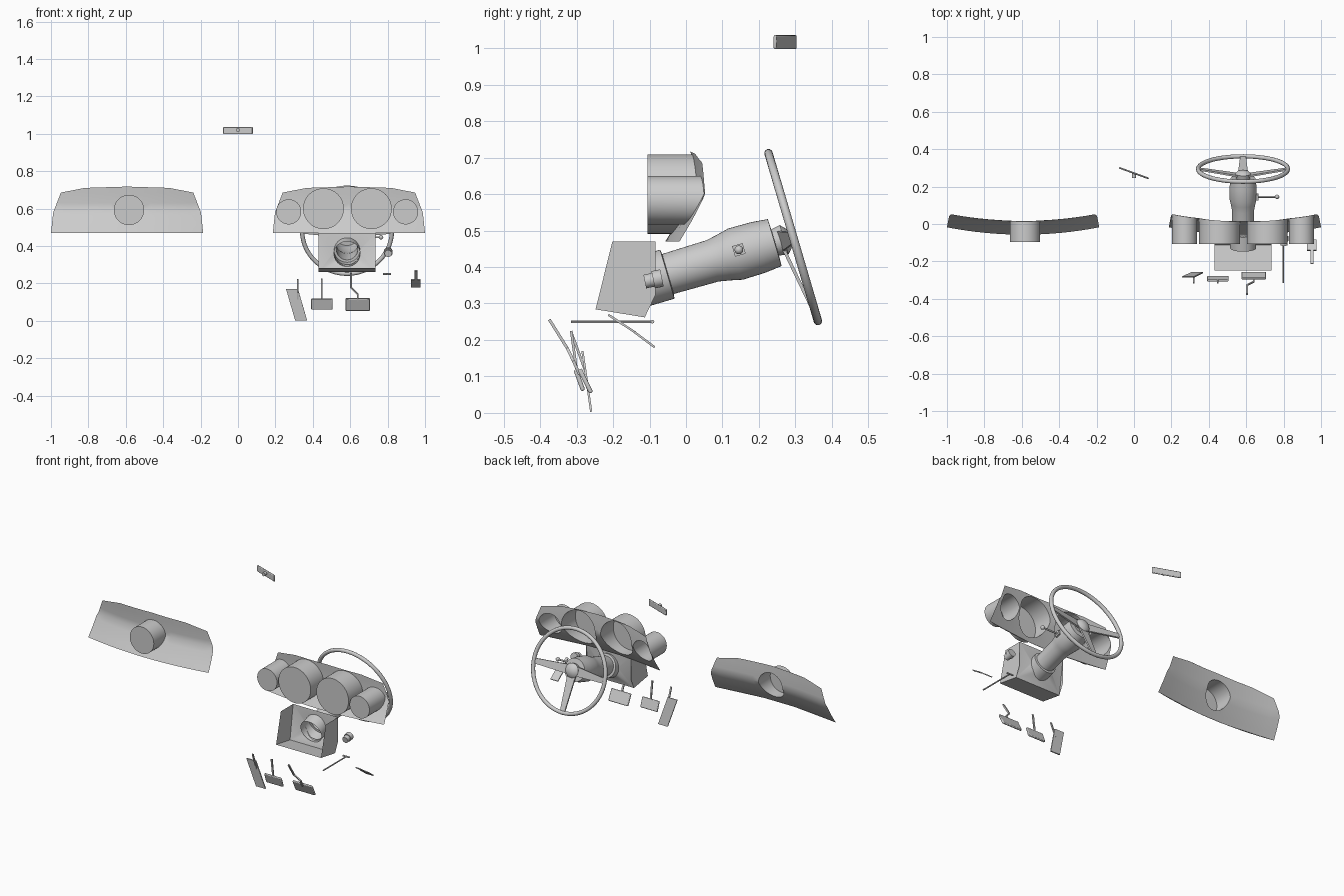
import bpy, bmesh, math
from mathutils import Vector, Matrix
from mathutils.geometry import delaunay_2d_cdt

if "Cube" in bpy.data.objects:
    bpy.data.objects.remove(bpy.data.objects["Cube"])


def make(name, verts, faces, matrix=None, fix=True):
    me = bpy.data.meshes.new(name)
    me.from_pydata([tuple(v) for v in verts], [], faces)
    if fix:
        bm = bmesh.new()
        bm.from_mesh(me)
        bmesh.ops.remove_doubles(bm, verts=bm.verts, dist=1e-5)
        bmesh.ops.recalc_face_normals(bm, faces=bm.faces)
        bm.to_mesh(me)
        bm.free()
    ob = bpy.data.objects.new(name, me)
    bpy.context.collection.objects.link(ob)
    if matrix:
        ob.matrix_world = matrix
    return ob


def lathe(name, profile, matrix, n=40, closed=False):
    """Spin (radius, height) points around the local z axis."""
    verts = [(r * math.cos(2 * math.pi * i / n), r * math.sin(2 * math.pi * i / n), h)
             for r, h in profile for i in range(n)]
    m = len(profile)
    faces = [(j * n + i, j * n + (i + 1) % n, (j + 1) % m * n + (i + 1) % n, (j + 1) % m * n + i)
             for j in range(m if closed else m - 1) for i in range(n)]
    return make(name, verts, faces, matrix)


def along(p, q):
    p, q = Vector(p), Vector(q)
    return Matrix.Translation(p) @ (q - p).to_track_quat('Z', 'Y').to_matrix().to_4x4()


def rod(name, p, q, r, n=16):
    h = (Vector(q) - Vector(p)).length
    return lathe(name, [(0, 0), (r, 0), (r, h), (0, h)], along(p, q), n)


def bar(name, pts, widths, thick, side=(1, 0, 0), matrix=None):
    """Rectangular strip through pts; widths run along the side direction."""
    pts, side, verts = [Vector(p) for p in pts], Vector(side), []
    for i, p in enumerate(pts):
        d = pts[min(i + 1, len(pts) - 1)] - pts[max(i - 1, 0)]
        t = d.cross(side).normalized() * thick / 2
        s = side * widths[i] / 2
        verts += [p - s - t, p + s - t, p + s + t, p - s + t]
    faces = [(0, 1, 2, 3), tuple(len(verts) - k for k in (1, 2, 3, 4))]
    for i in range(len(pts) - 1):
        faces += [(4 * i + k, 4 * i + (k + 1) % 4, 4 * i + 4 + (k + 1) % 4, 4 * i + 4 + k) for k in range(4)]
    return make(name, verts, faces, matrix)


# Curved dashboard surface: depth from a vertical profile plus a sideways bow
PROFILE = [(.47, -.057), (.53, -.02), (.60, .017), (.66, .016), (.73, .012)]


def depth(dx, z):
    y = PROFILE[0][1]
    for (z0, y0), (z1, y1) in zip(PROFILE, PROFILE[1:]):
        if z >= z0:
            y = y0 + (y1 - y0) * (min(z, z1) - z0) / (z1 - z0)
    return y + .038 * (dx / .4) ** 2


def dashboard(name, cx, gauges, back):
    half = [(.407, .47), (.395, .58), (.354, .686), (.225, .711), (0, .718)]
    corners = half + [(-x, z) for x, z in half[-2::-1]]
    outline = []
    for a, b in zip(corners, corners[1:] + corners[:1]):
        k = 16 if a[0] * b[0] < -.1 else 4
        outline += [Vector(a).lerp(Vector(b), i / k) for i in range(k)]
    pts = list(outline)
    edges = [(i, (i + 1) % len(pts)) for i in range(len(pts))]
    n = 48
    for gi, (gx, gz, r) in enumerate(gauges):
        ring = [Vector((gx + r * math.cos(2 * math.pi * i / n), gz + r * math.sin(2 * math.pi * i / n)))
                for i in range(n)]
        edges += [(len(pts) + i, len(pts) + (i + 1) % n) for i in range(n)]
        pts += ring
        # Gauge cup, open towards the driver
        cup = [(cx + p.x, depth(p.x, p.y), p.y) for p in ring] + [(cx + p.x, back, p.y) for p in ring]
        make(f"{name}_gauge_{gi + 1}", cup, [(i, (i + 1) % n, n + (i + 1) % n, n + i) for i in range(n)]
             + [tuple(range(n, 2 * n))])
    # Inner points so the sheet follows the curve
    for i in range(-8, 9):
        for z in (.5, .53, .565, .6, .63, .66, .685):
            p = Vector((i * .042, z))
            if all((p - Vector(g[:2])).length > g[2] + .01 for g in gauges):
                pts.append(p)
    v, _, f, *_ = delaunay_2d_cdt(pts, edges, [], 0, 1e-6)

    def solid(face):
        c = sum((v[k] for k in face), Vector((0, 0))) / len(face)
        return all((c - Vector(g[:2])).length > g[2] * .995 for g in gauges)
    make(name, [(cx + p.x, depth(p.x, p.y), p.y) for p in v], [t for t in f if solid(t)])


dashboard("driver_dash", .593, [(-.322, .583, .067), (-.136, .60, .109), (.12, .60, .109), (.303, .583, .067)], -.106)
dashboard("passenger_dash", -.593, [(.01, .593, .081)], -.096)

# Steering wheel and column share one tilted axis (local y points down the wheel)
WHEEL = Matrix.Translation((.583, .294, .482)) @ Matrix.Rotation(math.radians(-73.6), 4, 'X')
lathe("steering_rim", [(.24 + .0115 * math.cos(a * math.pi / 6), .0115 * math.sin(a * math.pi / 6))
                       for a in range(12)], WHEEL, 64, True)
lathe("steering_hub", [(.036, -.06), (.042, -.026), (.027, -.012), (0, -.007)], WHEEL)
for i, name in enumerate(("left", "lower", "right")):
    bar(f"{name}_spoke", [(.02, 0, -.035), (.238, 0, 0)], (.055, .03), .009, (0, 1, 0),
        WHEEL @ Matrix.Rotation(i * math.pi / 2, 4, 'Z'))
lathe("steering_column", [(.07, -.44), (.07, -.36), (.057, -.358), (.059, -.23), (.066, -.195), (.073, -.165),
                          (.072, -.1), (.067, -.053), (0, -.05)], WHEEL)

# Indicator lever
bar("lever_base", [(.63, .145, .447), (.665, .145, .447)], (.03, .03), .03, (0, .96, .283))
rod("lever_stalk", (.65, .145, .447), (.765, .145, .447), .005)
lathe("lever_ball", [(.012 * math.sin(a * math.pi / 8), -.012 * math.cos(a * math.pi / 8)) for a in range(9)],
      Matrix.Translation((.765, .145, .447)), 16)

# Column housing: open at the front and top, holed back wall
side = [(-.202, .47), (-.248, .284), (-.113, .262), (-.083, .325), (-.083, .47)]
xs = (.431, .735)
hv = [(x, y, z) for x in xs for y, z in side]
housing = make("column_housing", hv, [(0, 1, 2, 3, 4), (9, 8, 7, 6, 5), (1, 6, 7, 2), (2, 7, 8, 3)])
n = 40
ring = [(.583 + .07 * math.cos(2 * math.pi * i / n), .3725 + .0725 * math.sin(2 * math.pi * i / n)) for i in range(n)]
rect = [(xs[0], .262), (xs[1], .262), (xs[1], .47), (xs[0], .47)]
pts = [Vector(p) for p in rect + ring]
v, _, f, *_ = delaunay_2d_cdt(pts, [(4 + i, 4 + (i + 1) % n) for i in range(n)], [], 0, 1e-6)
f = [t for t in f if (sum((v[k] for k in t), Vector((0, 0))) / len(t) - Vector((.583, .3725))).length > .07]
housing.data.clear_geometry()
housing.data.from_pydata(
    hv + [(p.x, -.083 - .03 * max(0, .325 - p.y) / .063, p.y) for p in v], [],
    [(0, 1, 2, 3, 4), (9, 8, 7, 6, 5), (1, 6, 7, 2)] + [tuple(k + 10 for k in t) for t in f])

# Dash knob, pull handle and release lever
rod("knob_body", (.803, -.113, .36), (.803, -.085, .366), .019, 24)
rod("knob_cap", (.803, -.09, .365), (.803, -.066, .37), .024, 24)
rod("pull_rod", (.797, -.315, .25), (.797, -.09, .25), .004, 8)
rod("pull_handle", (.775, -.092, .25), (.817, -.092, .25), .005, 8)
bar("release_plate", [(.951, -.142, .222), (.951, -.086, .18)], (.05, .05), .006)
bar("release_stem", [(.951, -.213, .269), (.951, -.14, .221)], (.016, .016), .006)

# Pedals
bar("accelerator_pedal", [(.289, -.284, .17), (.3375, -.26, .003)], (.064, .064), .006)
bar("accelerator_stem", [(.32, -.315, .222), (.32, -.276, .115)], (.009, .009), .007)
for name, x, w, top, bottom in (("brake", .448, .114, (-.303, .119), (-.282, .061)),
                                ("clutch", .64, .132, (-.292, .12), (-.26, .055))):
    pad = bar(f"{name}_pedal", [(x, *top), (x, *bottom)], (w, w), .012)
    mod = pad.modifiers.new("Bevel", 'BEVEL')
    mod.width, mod.segments = .004, 2
bar("brake_stem", [(.448, -.315, .225), (.448, -.298, .105)], (.01, .01), .007)
bar("clutch_stem", [(.605, -.375, .256), (.605, -.326, .178), (.64, -.309, .143), (.64, -.292, .105)],
    (.01, .01, .01, .01), .008)

# Rear-view mirror
turn = Matrix.Translation((0, .272, 1.017)) @ Matrix.Rotation(math.radians(-20), 4, 'Z')
mirror = bar("mirror", [(-.084, 0, 0), (.084, 0, 0)], (.038, .038), .009, (0, 0, 1), turn)
mod = mirror.modifiers.new("Bevel", 'BEVEL')
mod.width, mod.segments = .004, 2
rod("mirror_mount", (0, .246, 1.02), (0, .272, 1.02), .011)

# Smooth shading with crisp edges
for ob in bpy.context.collection.objects:
    ob.select_set(True)
    bpy.context.view_layer.objects.active = ob
bpy.ops.object.shade_smooth_by_angle(angle=math.radians(35))
